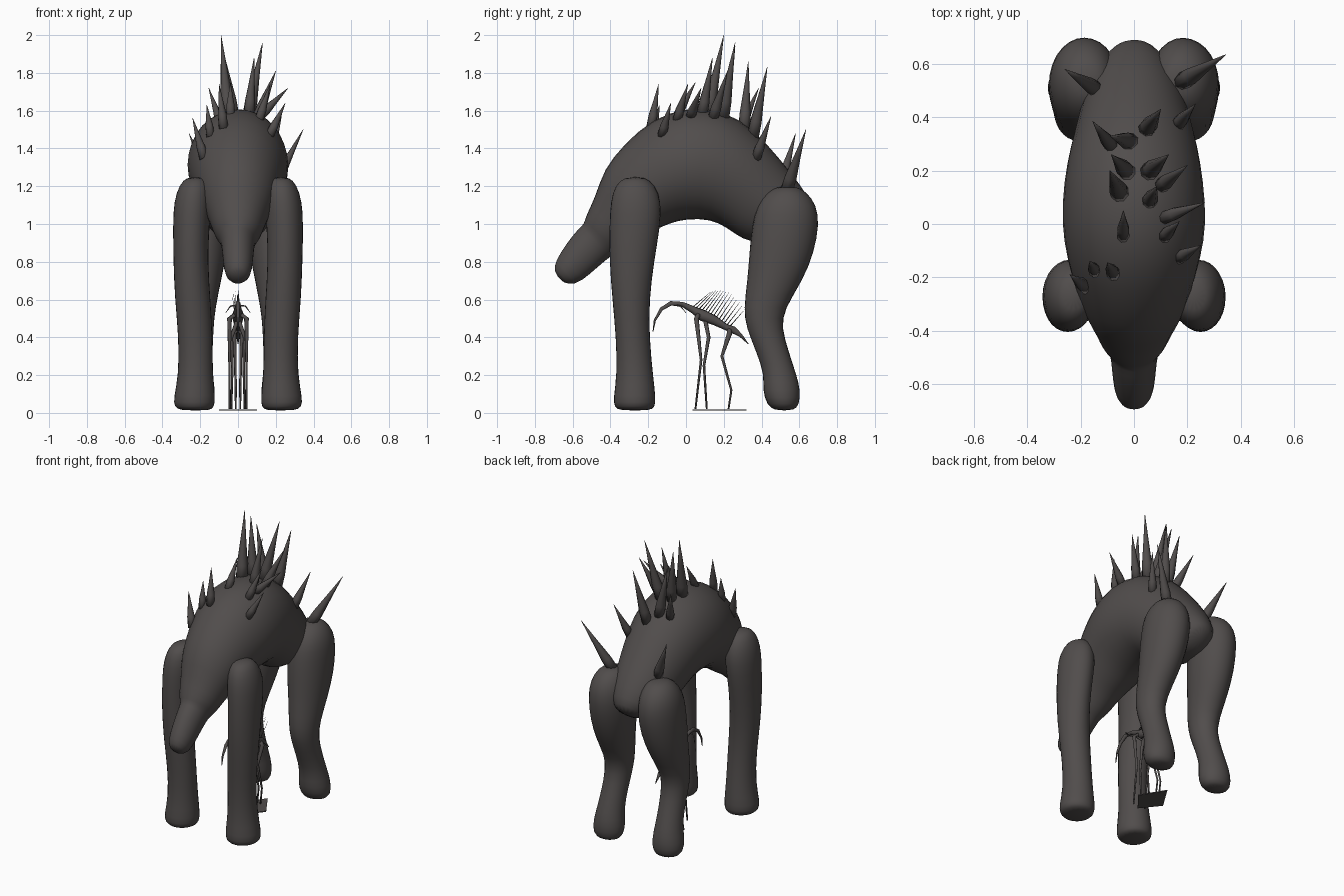
import bpy, bmesh, math, random
from mathutils import Vector
from mathutils.bvhtree import BVHTree

random.seed(4)
if "Cube" in bpy.data.objects:
    bpy.data.objects.remove(bpy.data.objects["Cube"])

hide = bpy.data.materials.new("dark grey hide")
hide.use_nodes = True
colour = (0.082, 0.074, 0.072, 1)
hide.diffuse_color = colour
hide.node_tree.nodes["Principled BSDF"].inputs["Base Color"].default_value = colour


def loft(name, rings, sides=16, smooth=True, lumps=0.0):
    """Skin a closed tube through rings of (centre, side axis, up axis)."""
    bm = bmesh.new()
    loops = []
    for c, a, b in rings:
        loop = []
        for i in range(sides):
            t = math.tau * i / sides
            r = 1 + random.uniform(-lumps, lumps)
            loop.append(bm.verts.new(c + (a * math.cos(t) + b * math.sin(t)) * r))
        loops.append(loop)
    for lo, hi in zip(loops, loops[1:]):
        for i in range(sides):
            j = (i + 1) % sides
            bm.faces.new((lo[i], lo[j], hi[j], hi[i]))
    bm.faces.new(loops[0][::-1])
    bm.faces.new(loops[-1])
    bmesh.ops.recalc_face_normals(bm, faces=bm.faces)
    for f in bm.faces:
        f.smooth = smooth
    mesh = bpy.data.meshes.new(name)
    bm.to_mesh(mesh)
    bm.free()
    mesh.materials.append(hide)
    ob = bpy.data.objects.new(name, mesh)
    bpy.context.collection.objects.link(ob)
    if lumps:
        ob.modifiers.new("soften", "SUBSURF").levels = 1
        ob.modifiers["soften"].render_levels = 1
    return ob


def tube(name, points, radii, sides=6):
    """Thin limb or spike through points, one radius per point."""
    pts = [Vector(p) for p in points]
    rings = []
    for i, p in enumerate(pts):
        d = (pts[min(i + 1, len(pts) - 1)] - pts[max(i - 1, 0)]).normalized()
        a = d.cross(Vector((0.3, 1, 0.1))).normalized()
        rings.append((p, a * radii[i], d.cross(a) * radii[i]))
    return loft(name, rings, sides)


# Torso and head: top y, z, underside y, z, half width
sections = [
    (-.70, .75, -.66, .69, .035), (-.695, .80, -.585, .672, .07),
    (-.64, .89, -.51, .73, .08), (-.57, .98, -.42, .81, .088),
    (-.54, 1.0, -.38, .84, .095), (-.535, 1.04, -.34, .86, .125),
    (-.48, 1.15, -.28, .90, .15), (-.44, 1.29, -.22, .94, .185),
    (-.33, 1.43, -.15, .97, .22), (-.18, 1.56, -.08, 1.0, .25),
    (0, 1.625, 0, 1.02, .272), (.2, 1.61, .13, 1.02, .262),
    (.36, 1.51, .22, .97, .24), (.5, 1.35, .30, .91, .21),
    (.61, 1.21, .38, .90, .185), (.69, 1.08, .5, .89, .13),
    (.70, 1.0, .6, .91, .06),
]
rings = []
for ty, tz, by, bz, w in sections:
    top, low = Vector((0, ty, tz)), Vector((0, by, bz))
    rings.append(((top + low) / 2, Vector((w * 1.02, 0, 0)), (top - low) / 2))
torso = loft("torso_and_head", rings, lumps=.012)
bm = bmesh.new()
bm.from_mesh(torso.data)
skin = BVHTree.FromBMesh(bm)
bm.free()

# Legs: height, front y, back y, inner x, outer x
front_leg = [
    (.012, -.35, -.19, .15, .30), (.03, -.38, -.165, .125, .338),
    (.08, -.385, -.16, .12, .34), (.2, -.365, -.175, .135, .315),
    (.4, -.37, -.195, .135, .315), (.6, -.39, -.195, .145, .335),
    (.8, -.405, -.17, .16, .342), (1.0, -.405, -.135, .15, .345),
    (1.12, -.40, -.13, .14, .34), (1.21, -.375, -.165, .15, .31),
    (1.25, -.32, -.22, .18, .27),
]
back_leg = [
    (.012, .47, .57, .16, .28), (.04, .43, .60, .125, .325),
    (.12, .405, .605, .12, .325), (.2, .415, .585, .135, .305),
    (.32, .375, .545, .135, .295), (.45, .32, .505, .13, .295),
    (.55, .305, .52, .12, .30), (.7, .325, .62, .09, .31),
    (.85, .335, .68, .06, .32), (1.0, .35, .705, .05, .32),
    (1.1, .375, .69, .06, .31), (1.17, .43, .64, .09, .27),
    (1.2, .49, .58, .13, .22),
]
for name, shape in (("front_leg", front_leg), ("back_leg", back_leg)):
    for side, s in (("left", 1), ("right", -1)):
        loft(f"{side}_{name}", [
            (Vector((s * (x0 + x1) / 2, (y0 + y1) / 2, z)),
             Vector(((x1 - x0) / 2 * 1.03, 0, 0)), Vector((0, (y1 - y0) / 2 * 1.03, 0)))
            for z, y0, y1, x0, x1 in shape], sides=14, lumps=.015)

# Back spikes: base x, y, then tip x, y, z; the base is found on the skin
spikes = [
    (.19, .54, .345, .635, 1.5), (-.15, .51, -.26, .58, 1.48),
    (-.09, .30, -.155, .385, 1.72), (-.02, .31, -.09, .33, 1.86),
    (.05, .36, .10, .43, 1.83), (-.03, .2, -.085, .26, 1.94),
    (-.055, .12, -.09, .20, 2.0), (.06, .2, .13, .26, 1.96),
    (.11, .15, .2, .22, 1.81), (.06, .09, .085, .14, 1.88),
    (.13, .03, .265, .08, 1.72), (.12, -.04, .17, .01, 1.74),
    (.18, -.12, .25, -.08, 1.64), (-.04, -.03, -.04, .05, 1.75),
    (-.08, -.18, -.10, -.145, 1.74), (-.15, -.17, -.165, -.14, 1.63),
    (.17, .38, .23, .45, 1.57), (-.19, -.23, -.24, -.19, 1.56),
]
for i, (x, y, tx, ty, tz) in enumerate(spikes):
    hit = skin.ray_cast(Vector((x, y, 3)), Vector((0, 0, -1)))[0]
    base = hit if hit else Vector((x, y, 1.2))
    tip = Vector((tx, ty, tz))
    length = (tip - base).length
    r = .016 + length * .05
    root = base - (tip - base).normalized() * .04
    tube(f"back_spike_{i + 1}", (root, base.lerp(tip, .15), base.lerp(tip, .55), tip),
         (r, r * .95, r * .5, .001), sides=8)

# Small slender creature standing beneath
tube("small_body", [(0, -.175, .43), (0, -.165, .49), (0, -.13, .55), (0, -.08, .58),
                    (0, -.02, .575), (0, .04, .545), (0, .09, .515), (0, .15, .49),
                    (0, .21, .455), (0, .25, .44), (0, .29, .41), (0, .33, .365)],
     (.002, .006, .01, .013, .013, .02, .032, .026, .017, .02, .01, .002), sides=8)
for side, s in (("left", 1), ("right", -1)):
    tube(f"small_{side}_front_leg",
         [(0, .07, .53), (s * .045, .055, .50), (s * .045, .08, .28), (s * .045, .05, .02)],
         (.014, .013, .007, .005))
    tube(f"small_{side}_middle_leg",
         [(0, .10, .50), (s * .035, .12, .40), (s * .03, .095, .25), (s * .035, .11, .02)],
         (.012, .010, .007, .005))
    tube(f"small_{side}_back_leg",
         [(0, .23, .45), (s * .022, .23, .42), (s * .015, .19, .30),
          (s * .012, .24, .12), (s * .012, .225, .02)],
         (.014, .014, .008, .006, .005))
    tube(f"small_{side}_horn", [(0, -.05, .57), (s * .04, -.03, .565), (s * .065, 0, .53)],
         (.005, .004, .001))

# Bristles sweeping back from the small creature's spine
for i in range(14):
    t = i / 13
    start = Vector((random.uniform(-.012, .012), .03 + .2 * t, .555 - .10 * t))
    end = start + Vector((start.x * 1.5, .10 - .02 * t, .085 + .05 * math.sin(t * 3)))
    tube(f"small_bristle_{i + 1}", (start, start.lerp(end, .5), end), (.003, .002, .0007), 4)

# Thin kite-shaped pad under the small creature
bm = bmesh.new()
corners = [bm.verts.new(p) for p in
           ((0, .035, .012), (.1, .16, .012), (0, .32, .012), (-.1, .16, .012))]
pad = bmesh.ops.extrude_face_region(bm, geom=[bm.faces.new(corners)])
bmesh.ops.translate(bm, vec=(0, 0, .006),
                    verts=[g for g in pad["geom"] if isinstance(g, bmesh.types.BMVert)])
bmesh.ops.recalc_face_normals(bm, faces=bm.faces)
mesh = bpy.data.meshes.new("ground_pad")
bm.to_mesh(mesh)
bm.free()
mesh.materials.append(hide)
bpy.context.collection.objects.link(bpy.data.objects.new("ground_pad", mesh))
